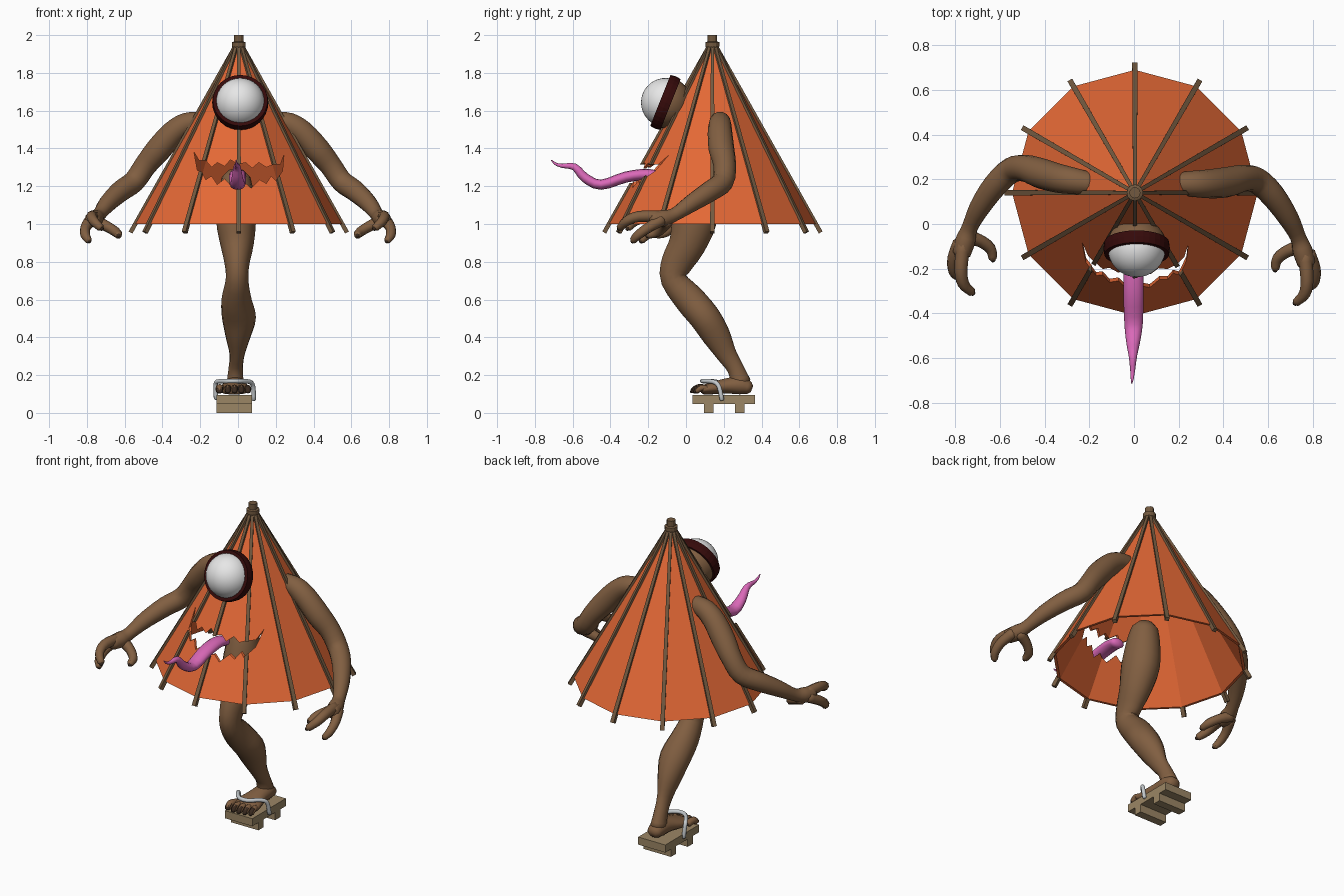
import bpy, bmesh, math
from mathutils import Vector, Matrix

if "Cube" in bpy.data.objects:
    bpy.data.objects.remove(bpy.data.objects["Cube"])

CX, CY = 0.004, 0.14          # position of the umbrella axis


def mat(name, r, g, b):
    m = bpy.data.materials.new(name)
    m.diffuse_color = (r, g, b, 1)
    m.use_nodes = True
    m.node_tree.nodes["Principled BSDF"].inputs["Base Color"].default_value = m.diffuse_color
    return m


ORANGE = mat("orange paper", 0.77, 0.138, 0.036)
SKIN = mat("brown skin", 0.22, 0.114, 0.053)
WOOD = mat("dark wood", 0.17, 0.10, 0.05)
WHITE = mat("eye white", 0.80, 0.80, 0.80)
MAROON = mat("maroon lid", 0.036, 0.003, 0.003)
PINK = mat("tongue pink", 0.70, 0.14, 0.48)
TAN = mat("tan wood", 0.33, 0.24, 0.13)
GREY = mat("strap grey", 0.55, 0.58, 0.60)
NAIL = mat("dark nail", 0.04, 0.022, 0.013)


def finish(name, bm, material, smooth=False):
    bmesh.ops.recalc_face_normals(bm, faces=bm.faces)
    me = bpy.data.meshes.new(name)
    bm.to_mesh(me)
    bm.free()
    me.materials.append(material)
    for p in me.polygons:
        p.use_smooth = smooth
    ob = bpy.data.objects.new(name, me)
    bpy.context.collection.objects.link(ob)
    return ob


def spline(pts, steps):
    """Catmull-Rom through points of any dimension."""
    p = [pts[0]] + list(pts) + [pts[-1]]
    out = []
    for i in range(1, len(p) - 2):
        for s in range(steps):
            t = s / steps
            out.append([0.5 * (2 * b + (c - a) * t + (2 * a - 5 * b + 4 * c - d) * t * t
                               + (3 * b - a - 3 * c + d) * t ** 3)
                        for a, b, c, d in zip(p[i - 1], p[i], p[i + 1], p[i + 2])])
    return out + [list(pts[-1])]


def sweep(name, pts, material, sides=12, steps=3, side=(1, 0, 0)):
    """Tube through (x, y, z, half_width, half_height) points; ends are rounded."""
    pts = [tuple(q) if len(q) == 5 else tuple(q) + (q[3],) for q in pts]
    path = spline(pts, steps)
    pos = [Vector(q[:3]) for q in path]
    bm = bmesh.new()
    rings, s, last = [], Vector(side), len(pos) - 1

    def ring(c, u, v, a, b):
        return [bm.verts.new(c + u * a * math.cos(k * math.tau / sides)
                             + v * b * math.sin(k * math.tau / sides)) for k in range(sides)]
    for i, c in enumerate(pos):
        t = (pos[min(i + 1, last)] - pos[max(i - 1, 0)]).normalized()
        s = (s - t * s.dot(t)).normalized()
        v = t.cross(s)
        a, b = path[i][3:]
        tip = t * min(a, b) * 0.45
        if i == 0:
            rings.append(ring(c - tip, s, v, a * 0.55, b * 0.55))
        rings.append(ring(c, s, v, a, b))
        if i == last:
            rings.append(ring(c + tip, s, v, a * 0.55, b * 0.55))
    for r0, r1 in zip(rings, rings[1:]):
        for k in range(sides):
            bm.faces.new((r0[k], r0[(k + 1) % sides], r1[(k + 1) % sides], r1[k]))
    bm.faces.new(rings[0])
    bm.faces.new(rings[-1])
    return finish(name, bm, material, True)


def lathe(name, profile, material, sides, matrix, smooth=False):
    """Surface of revolution from (radius, height) points; open profiles get end caps."""
    bm = bmesh.new()
    rings = [[bm.verts.new((r * math.cos(k * math.tau / sides), r * math.sin(k * math.tau / sides), z))
              for k in range(sides)] for r, z in profile]
    for r0, r1 in zip(rings, rings[1:]):
        for k in range(sides):
            bm.faces.new((r0[k], r0[(k + 1) % sides], r1[(k + 1) % sides], r1[k]))
    if profile[0] != profile[-1]:
        for r, (radius, _) in ((rings[0], profile[0]), (rings[-1], profile[-1])):
            if radius > 1e-4:
                bm.faces.new(r)
    bmesh.ops.remove_doubles(bm, verts=bm.verts, dist=1e-5)
    bm.transform(matrix)
    return finish(name, bm, material, smooth)


def box(name, centre, size, material, rot=Matrix(), taper=1):
    bm = bmesh.new()
    bmesh.ops.create_cube(bm, size=1)
    for v in bm.verts:
        if v.co.z < 0:
            v.co.xy *= taper
    bm.transform(Matrix.Translation(centre) @ rot @ Matrix.Diagonal((*size, 1)))
    return finish(name, bm, material)


axis = Matrix.Translation((CX, CY, 0))

# Jagged mouth shape used to cut the front of the canopy
outline = [(-.233, 1.38), (-.205, 1.335), (-.17, 1.335), (-.14, 1.30), (-.11, 1.325), (-.07, 1.305),
           (-.04, 1.34), (0, 1.315), (.04, 1.325), (.075, 1.295), (.11, 1.325), (.15, 1.30), (.19, 1.315),
           (.225, 1.315), (.243, 1.365), (.235, 1.28), (.20, 1.23), (.175, 1.255), (.15, 1.215),
           (.115, 1.235), (.07, 1.19), (.03, 1.225), (-.03, 1.195), (-.07, 1.24), (-.11, 1.21),
           (-.14, 1.255), (-.17, 1.235), (-.19, 1.275), (-.215, 1.285)]
bm = bmesh.new()
face = bm.faces.new([bm.verts.new((x, -0.6, z)) for x, z in outline])
ext = bmesh.ops.extrude_face_region(bm, geom=[face])
bmesh.ops.translate(bm, vec=(0, 0.68, 0), verts=[v for v in ext["geom"] if isinstance(v, bmesh.types.BMVert)])
cutter = finish("mouth_cutter", bm, ORANGE)
cutter.hide_render = True


def cut_mouth(ob):
    cut = ob.modifiers.new("mouth", "BOOLEAN")
    cut.operation, cut.solver, cut.object = "DIFFERENCE", "EXACT", cutter
    bpy.context.view_layer.objects.active = ob
    bpy.ops.object.modifier_apply(modifier="mouth")


# Canopy: thin twelve-sided shell, open below
cut_mouth(lathe("canopy", [(0.55, 1.0), (0.022, 1.935), (0.008, 1.935), (0.534, 1.0), (0.55, 1.0)],
                ORANGE, 12, axis))

# Ribs, narrower at the top, and finial
for k in range(12):
    a = k * math.tau / 12
    d = Vector((math.cos(a), math.sin(a), 0))
    top = Vector((CX, CY, 1.95)) + d * 0.017
    low = Vector((CX, CY, 0.955)) + d * 0.573
    run = low - top
    z, y = run.normalized(), Vector((-d.y, d.x, 0))
    rot = Matrix((y.cross(z), y, z)).transposed().to_4x4()
    rib = box("rib", (top + low) / 2, (0.023, 0.024, run.length), WOOD, rot, 0.7)
    if k in (8, 9, 10):
        cut_mouth(rib)
bpy.data.objects.remove(cutter)
lathe("finial", [(0.03, 1.92), (0.037, 1.942), (0.037, 1.962), (0.025, 1.966), (0.025, 2.0)], WOOD, 12, axis)

# Eye: ball, dark lid ring and the socket behind it, all facing forward and slightly up
eye = Matrix.Translation((0.012, -0.108, 1.643)) @ \
    Vector((0, -0.93, 0.37)).to_track_quat("Z", "Y").to_matrix().to_4x4()
arc = lambda r, a0, a1, n: [(r * math.cos(math.radians(a0 + (a1 - a0) * i / n)),
                            r * math.sin(math.radians(a0 + (a1 - a0) * i / n))) for i in range(n + 1)]
lathe("eyeball", arc(0.130, -10, 90, 10), WHITE, 32, eye, True)
lathe("eye_socket", arc(0.136, -90, 0, 9), SKIN, 32, eye, True)
lathe("lid_ring", [(0.12, -0.028), (0.145, -0.028), (0.149, 0), (0.145, 0.03), (0.124, 0.03), (0.12, -0.028)],
      MAROON, 32, eye)

# Tongue
sweep("tongue", [(.002, -.14, 1.25, .042, .028), (-.002, -.21, 1.262, .045, .03), (-.002, -.32, 1.248, .045, .029),
                 (-.002, -.45, 1.208, .041, .027), (-.004, -.535, 1.245, .03, .025),
                 (-.005, -.59, 1.302, .019, .019), (-.006, -.655, 1.308, .011, .011),
                 (-.008, -.69, 1.318, .007, .007), (-.01, -.712, 1.338, .003, .003)], PINK)

# Leg and foot
sweep("leg", [(-.01, .085, 1.25, .075, .075), (-.01, .07, 1.17, .092, .10), (-.01, .045, 1.02, .105, .12),
              (-.005, .005, .89, .088, .10), (-.005, -.05, .79, .066, .085), (-.005, -.065, .705, .06, .07),
              (-.008, .02, .60, .08, .083), (.005, .10, .505, .09, .083), (0, .16, .41, .068, .076),
              (-.005, .215, .31, .04, .055), (-.012, .262, .235, .038, .045),
              (-.015, .29, .16, .045, .055)], SKIN, 14)
sweep("foot", [(-.013, .335, .132, .042, .034), (-.013, .29, .145, .052, .048), (-.016, .22, .143, .058, .042),
               (-.018, .15, .132, .078, .034), (-.018, .09, .122, .086, .026)], SKIN, 14)
for i, (x, y, r) in enumerate([(-.098, .038, .021), (-.054, .032, .018), (-.018, .034, .018),
                               (.018, .04, .018), (.053, .05, .017)]):
    sweep("toe", [(x * .9 - .002, .11, .126, r), (x, y + .03, .132, r), (x, y + .006, .115, r * .9)], SKIN, 8)
    sweep("toenail", [(x, y + .02, .139, r * .8, .008), (x, y + .002, .124, r * .85, .009),
                      (x, y - .005, .108, r * .7, .007)], NAIL, 6, 2)

# Wooden sandal and its strap
box("sandal_sole", (-.02, .2, .0715), (.187, .33, .047), TAN)
for y in (.12, .285):
    box("sandal_tooth", (-.02, y, .025), (.187, .05, .05), TAN)
sweep("sandal_strap", [(-.116, .188, .075, .012), (-.118, .178, .14, .012), (-.11, .16, .165, .012),
                       (-.06, .095, .168, .012), (0, .09, .168, .012), (.06, .145, .165, .012),
                       (.08, .174, .14, .012), (.083, .19, .07, .012)], GREY, 8)

# Arms with two hooked fingers and a thumb; the left one sits a little further back
ARM = [(.19, .18, 1.545, .05), (.27, .18, 1.532, .059), (.34, .18, 1.485, .065), (.42, .188, 1.395, .068),
       (.49, .205, 1.31, .06), (.55, .195, 1.225, .058), (.62, .13, 1.175, .056), (.69, .03, 1.11, .047),
       (.735, -.06, 1.05, .036), (.755, -.12, 1.03, .045), (.772, -.18, 1.025, .04)]
FINGERS = {
    "finger": [(.765, -.14, 1.04, .032), (.775, -.25, 1.04, .029), (.763, -.315, 1.015, .026),
               (.727, -.35, .98, .02)],
    "outer_finger": [(.78, -.13, 1.02, .032), (.808, -.20, .98, .028), (.808, -.255, .94, .025),
                     (.79, -.28, .912, .019)],
    "thumb": [(.755, -.10, 1.015, .034), (.69, -.12, .985, .028), (.643, -.155, .955, .026),
              (.633, -.20, .94, .019)]}
for label, sx, back in (("right", 1, 0), ("left", -1, .045)):
    def place(pts):
        return [(sx * x, y + back * min(1, max(0, (x - .2) / .25)), z, r) for x, y, z, r in pts]
    sweep(label + "_arm", place(ARM), SKIN, 14, 3, (0, 1, 0))
    for part, pts in FINGERS.items():
        sweep(label + "_" + part, place(pts), SKIN, 8, 3, (0, 0, 1))
        a, b = Vector(pts[-2][:3]), Vector(pts[-1][:3])
        tip = [(*a.lerp(b, f), r) for f, r in ((.85, .019), (1.22, .011))]
        sweep(label + "_" + part + "_nail", place(tip), NAIL, 6, 1, (0, 0, 1))
